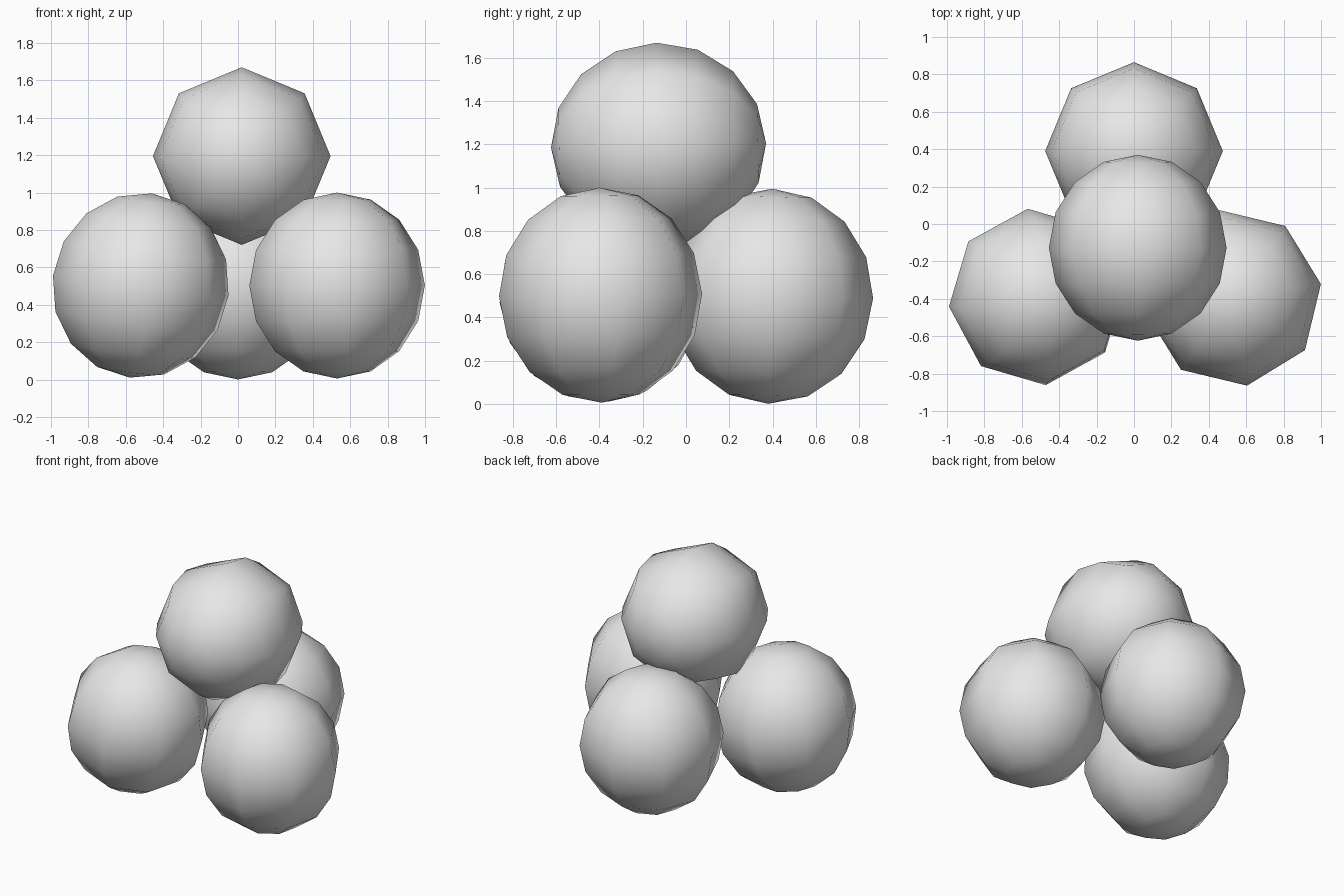
import bpy
import bmesh
from math import radians
from mathutils import Matrix, Vector

cube = bpy.data.objects.get("Cube")
if cube:
    bpy.data.objects.remove(cube, do_unlink=True)

# Single grey material
grey = bpy.data.materials.new("plain grey")
grey.use_nodes = True
colour = (0.8, 0.8, 0.8, 1)
grey.diffuse_color = colour
grey.node_tree.nodes["Principled BSDF"].inputs["Base Color"].default_value = colour

EQUATOR = 0.475
POLE = 0.497


def ball(name, centre, axis, spin):
    """Smooth eight-sided ball, slightly long along its pole axis."""
    mesh = bpy.data.meshes.new(name)
    bm = bmesh.new()
    bmesh.ops.create_uvsphere(bm, u_segments=8, v_segments=8, radius=1)
    tilt = Vector((0, 0, 1)).rotation_difference(Vector(axis)).to_matrix().to_4x4()
    bm.transform(tilt @ Matrix.Rotation(radians(spin), 4, "Z")
                 @ Matrix.Diagonal((EQUATOR, EQUATOR, POLE, 1)))
    for face in bm.faces:
        face.smooth = True
    bm.to_mesh(mesh)
    bm.free()
    mesh.materials.append(grey)
    obj = bpy.data.objects.new(name, mesh)
    obj.location = centre
    bpy.context.collection.objects.link(obj)
    return obj


# Three balls on the ground and one resting on top
ball("front_right_ball", (-0.52, -0.39, 0.503), (0.12, -0.06, 1), 6)
ball("front_left_ball", (0.53, -0.395, 0.503), (0, -0.01, 1), 9)
ball("back_ball", (0, 0.39, 0.498), (0, 0.02, 1), 0)
ball("top_ball", (0.02, -0.127, 1.195), (0, -1, -0.02), 0)
